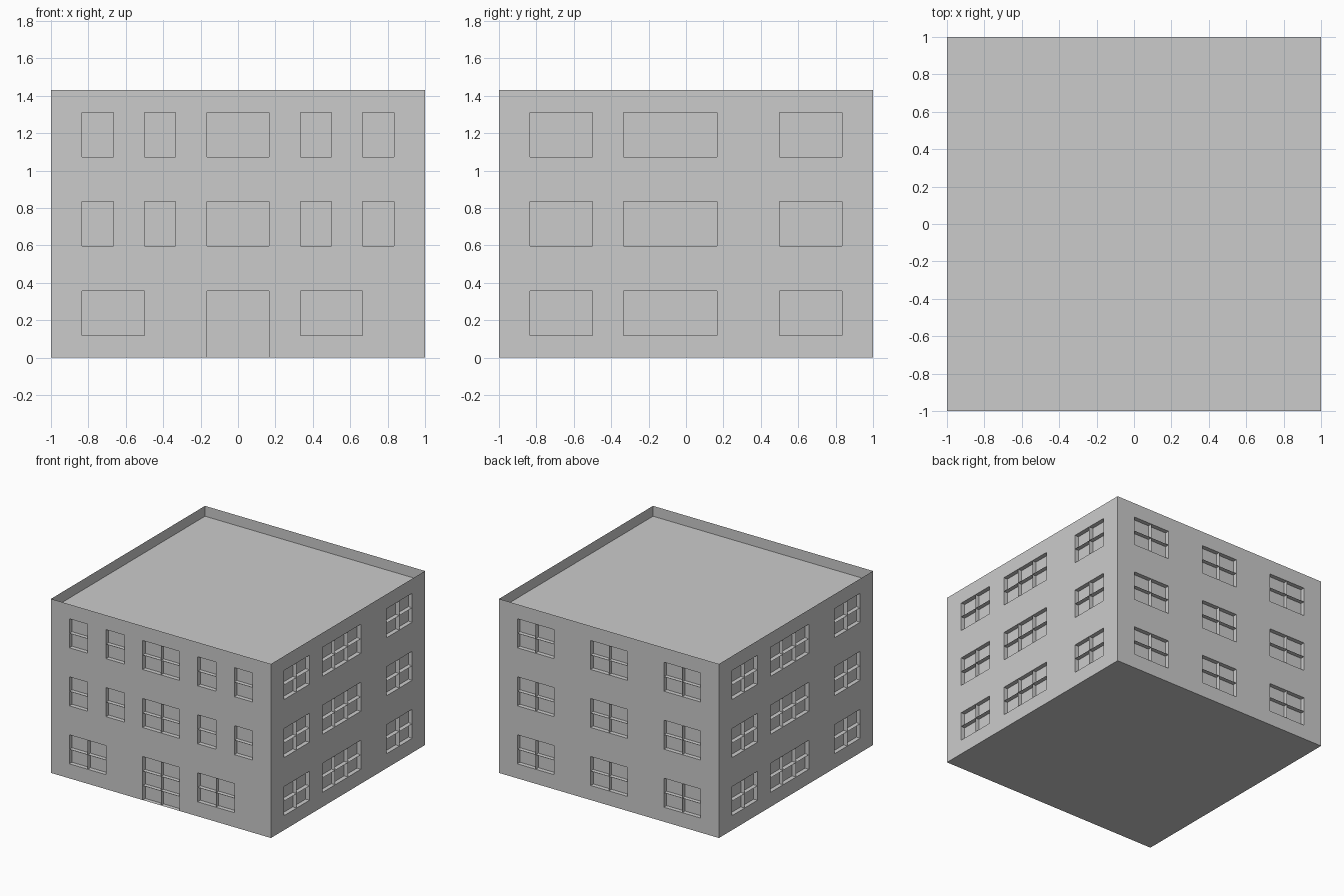
import bpy, bmesh
from math import radians
from mathutils import Matrix

if "Cube" in bpy.data.objects:
    bpy.data.objects.remove(bpy.data.objects["Cube"])

N = 12                     # modules per facade, both ways
W, H = 2 / N, 1.43 / N     # module size
DEPTH = 0.035              # window recess and parapet thickness
ROOF_DROP = 0.085


def finish(name, bm):
    me = bpy.data.meshes.new(name)
    bm.to_mesh(me)
    bm.free()
    ob = bpy.data.objects.new(name, me)
    bpy.context.collection.objects.link(ob)
    return ob


def facade(name, floors, angle):
    """Wall of modules; every listed module becomes a recessed pane with thin glazing bars."""
    panes = {(c, r) for cols, rows in floors for c in cols for r in rows}
    bm = bmesh.new()

    def quad(*pts):
        bm.faces.new([bm.verts.new(p) for p in pts])

    for c in range(N):
        for r in range(N):
            x0, x1, z0, z1 = -1 + c * W, -1 + (c + 1) * W, r * H, (r + 1) * H
            front = [(x0, -1, z0), (x1, -1, z0), (x1, -1, z1), (x0, -1, z1)]
            if (c, r) not in panes:
                quad(*front)
                continue
            back = [(x, -1 + DEPTH, z) for x, _, z in front]
            quad(*back)
            for i in range(4):
                j = (i + 1) % 4
                quad(front[i], front[j], back[j], back[i])
    bmesh.ops.remove_doubles(bm, verts=bm.verts[:], dist=1e-4)
    bm.transform(Matrix.Rotation(radians(angle), 4, 'Z'))
    return finish(name, bm)


# Window rows for the three storeys
LOW, MID, TOP = (1, 2), (5, 6), (9, 10)
ALL = LOW + MID + TOP

# Front with entrance door, then the other three walls
facade("front_wall", [((1, 2, 8, 9), LOW), ((5, 6), (0, 1, 2)),
                      ((1, 3, 5, 6, 8, 10), MID + TOP)], 0)
side = [((1, 2, 4, 5, 6, 9, 10), ALL)]
facade("right_wall", side, 90)
facade("back_wall", [((1, 2, 5, 6, 9, 10), ALL)], 180)
facade("left_wall", side, 270)

# Flat roof sunk behind a thin parapet
bm = bmesh.new()
bmesh.ops.create_grid(bm, x_segments=1, y_segments=1, size=1,
                      matrix=Matrix.Translation((0, 0, 1.43)))
roof = bm.faces[:]
bmesh.ops.inset_region(bm, faces=roof, thickness=DEPTH)
ext = bmesh.ops.extrude_face_region(bm, geom=roof)
bmesh.ops.translate(bm, vec=(0, 0, -ROOF_DROP),
                    verts=[v for v in ext["geom"] if isinstance(v, bmesh.types.BMVert)])
bmesh.ops.delete(bm, geom=[f for f in roof if f.is_valid], context='FACES_ONLY')
finish("roof_and_parapet", bm)

# Underside
bm = bmesh.new()
bmesh.ops.create_grid(bm, x_segments=1, y_segments=1, size=1)
bmesh.ops.reverse_faces(bm, faces=bm.faces[:])
finish("base", bm)
